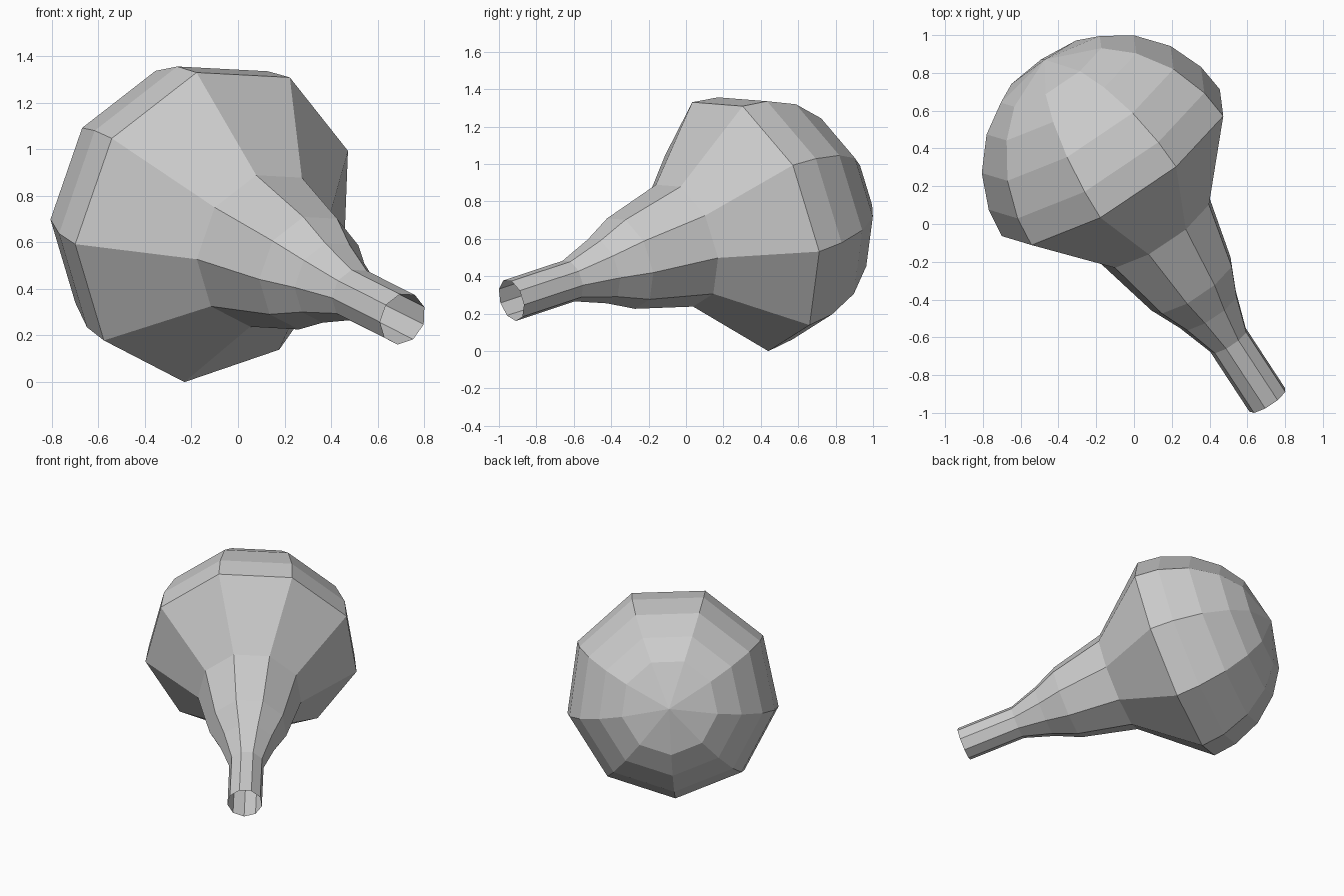
import bpy, bmesh, math
from mathutils import Vector

if "Cube" in bpy.data.objects:
    bpy.data.objects.remove(bpy.data.objects["Cube"])

SIDES = 9
R = 0.707
centre = Vector((-0.10, 0.30, 0.68))                    # centre of the widest ring
axis = Vector((0.528, -0.806, -0.267)).normalized()     # towards the open neck
u = Vector((-0.13, 0.14, -0.68))
u = (u - axis * u.dot(axis)).normalized()
v = axis.cross(u)

# (distance along axis, radius): neck mouth to widest ring, then round back
profile = [(1.53, 0.115), (1.138, 0.115), (0.94, 0.181), (0.775, 0.257), (0.41, 0.346), (0, R)]
profile += [(-R * math.sin(math.radians(a)), R * math.cos(math.radians(a)))
            for a in (13.2, 30, 47.5, 63)]

bm = bmesh.new()
rings = []
for d, r in profile:
    ring = []
    for i in range(SIDES):
        a = 2 * math.pi * i / SIDES
        ring.append(bm.verts.new(centre + axis * d + (u * math.cos(a) + v * math.sin(a)) * r))
    rings.append(ring)

# Side walls, mouth left open
for lo, hi in zip(rings, rings[1:]):
    for i in range(SIDES):
        j = (i + 1) % SIDES
        bm.faces.new((lo[i], lo[j], hi[j], hi[i]))

# Pole of the rounded back
pole = bm.verts.new(centre - axis * R)
for i in range(SIDES):
    bm.faces.new((rings[-1][i], rings[-1][(i + 1) % SIDES], pole))

bmesh.ops.recalc_face_normals(bm, faces=bm.faces)
# Make sure the normals point outwards
f = max(bm.faces, key=lambda f: f.calc_center_median().z)
if f.normal.z < 0:
    bmesh.ops.reverse_faces(bm, faces=bm.faces)

mesh = bpy.data.meshes.new("bulb_flask")
bm.to_mesh(mesh)
bm.free()
obj = bpy.data.objects.new("bulb_flask", mesh)
bpy.context.collection.objects.link(obj)
